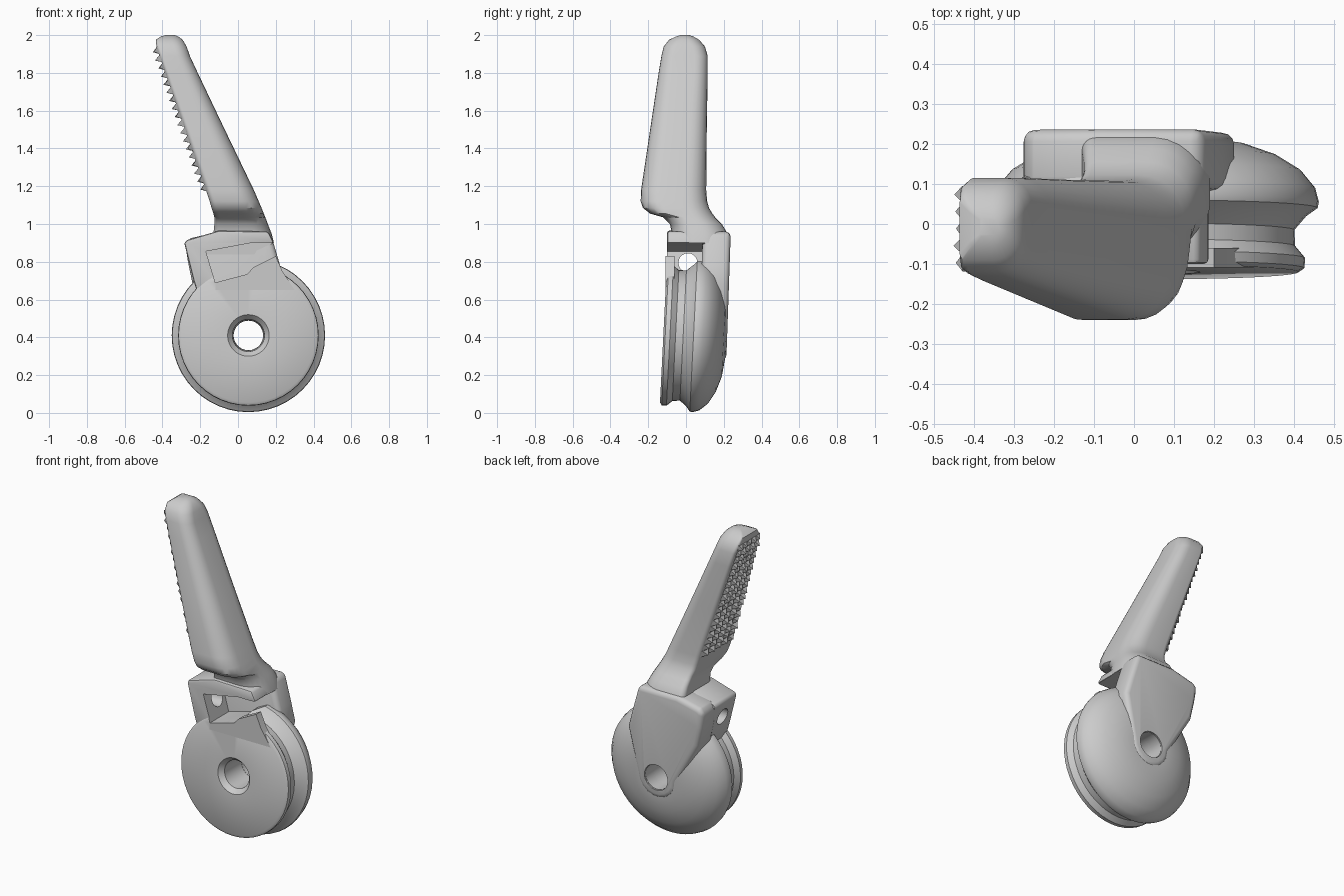
import bpy, bmesh, math, random
from mathutils import Matrix, Vector

if "Cube" in bpy.data.objects:
    bpy.data.objects.remove(bpy.data.objects["Cube"])

random.seed(3)
CX, CZ = 0.055, 0.41      # hub axis


def finish(name, bm, shear=0.0):
    for v in bm.verts:
        v.co.y += shear * (v.co.z - CZ)
    bmesh.ops.recalc_face_normals(bm, faces=bm.faces)
    me = bpy.data.meshes.new(name)
    bm.to_mesh(me)
    bm.free()
    ob = bpy.data.objects.new(name, me)
    bpy.context.collection.objects.link(ob)
    return ob


def loft(name, rings, closed=False, shear=0.0):
    """Skin a list of point rings; close into a torus or cap the ends."""
    bm = bmesh.new()
    vs = [[bm.verts.new(p) for p in r] for r in rings]
    n, m = len(vs), len(vs[0])
    for i in range(n if closed else n - 1):
        a, b = vs[i], vs[(i + 1) % n]
        for j in range(m):
            k = (j + 1) % m
            bm.faces.new((a[j], a[k], b[k], b[j]))
    if not closed:
        bm.faces.new(vs[0])
        bm.faces.new(vs[-1])
    return finish(name, bm, shear)


def prism(name, pts, y0, y1, shear=0.0):
    return loft(name, [[(x, y, z) for x, z in pts] for y in (y0, y1)], shear=shear)


def circle(r, y, n=32):
    return [(CX + r * math.cos(2 * math.pi * i / n), y,
             CZ + r * math.sin(2 * math.pi * i / n)) for i in range(n)]


def modify(ob, kind, **kw):
    bpy.context.view_layer.objects.active = ob
    mod = ob.modifiers.new(kind.lower(), kind)
    for k, v in kw.items():
        setattr(mod, k, v)
    bpy.ops.object.modifier_apply(modifier=mod.name)


def cut(ob, *cutters):
    for c in cutters:
        modify(ob, 'BOOLEAN', operation='DIFFERENCE', solver='EXACT', object=c)


# Grooved pulley disc with domed back and bored hub
profile = [(.078, .21), (.085, -.09), (.11, -.12), (.355, -.12), (.37, -.11), (.372, -.085),
           (.347, -.055), (.345, -.015), (.375, .02), (.403, .04), (.406, .055), (.397, .09),
           (.36, .135), (.30, .172), (.22, .2), (.13, .212)]
disc = loft("grooved_disc", [circle(r, y, 48) for r, y in profile], True, .05)

# Back bracket running from the hub up to the neck
arc = [(CX + .135 * math.cos(a), CZ + .135 * math.sin(a))
       for a in [math.radians(180 + 20 * i) for i in range(10)]]
bracket = prism("back_bracket", arc + [(.25, .68), (.22, .79), (.17, .96), (-.1, .96),
                (-.25, .925), (-.28, .9), (-.265, .8), (-.24, .68)], .07, .218, .035)
modify(bracket, 'BEVEL', width=.03, segments=3, limit_method='ANGLE', angle_limit=1.0)

# Cable window frame at the front left, and the lip of the front flange
frame = prism("cable_frame", [(-.285, .9), (-.27, .915), (-.1, .965), (.16, .96), (.19, .9),
              (.1, .86), (0, .7), (-.1, .6), (-.21, .62), (-.235, .7)], -.1, .12)
modify(frame, 'BEVEL', width=.012, segments=2, limit_method='ANGLE', angle_limit=1.0)
lip = prism("flange_lip", [(-.12, .6), (-.12, .69), (.05, .735), (.08, .77), (.2, .83),
            (.235, .75), (.3, .65)], -.108, -.06)

# Cutters: window with side slot, cable hole, hub bore
window = prism("window_cutter", [(-.17, .855), (.07, .9), (.35, .9), (.2, .83), (.08, .77),
               (.05, .735), (-.12, .69)], -.3, .085)
cable = loft("cable_cutter", [[(x, .01 + .05 * math.cos(math.tau * i / 20),
             .795 + .05 * math.sin(math.tau * i / 20)) for i in range(20)] for x in (-.4, 0)])
bore = loft("bore_cutter", [circle(.08, y) for y in (-.3, .5)])
cut(disc, window)
cut(frame, window, cable)
cut(bracket, bore)
for c in (window, cable, bore):
    bpy.data.objects.remove(c)


# Lever: rounded sections (z, x0, x1, y0, y1) from neck to tip
def section(z, x0, x1, y0, y1):
    w, d = x1 - x0, y1 - y0
    rs, rl = .12 * min(w, d), .42 * min(w, d)
    pts = []
    for cx, cy, r, a0 in ((x1 - rl, y1 - rl, rl, 0), (x0 + rs, y1 - rs, rs, 90),
                          (x0 + rs, y0 + rs, rs, 180), (x1 - rl, y0 + rl, rl, 270)):
        for i in range(7):
            a = math.radians(a0 + 15 * i)
            pts.append((cx + r * math.cos(a), cy + r * math.sin(a), z))
    return pts


lever = loft("lever_handle", [section(*s) for s in (
    (.90, -.13, .19, -.075, .23), (.95, -.13, .178, -.075, .22), (1.0, -.125, .158, -.085, .19),
    (1.035, -.125, .145, -.12, .155), (1.055, -.13, .137, -.19, .14),
    (1.085, -.14, .125, -.228, .122), (1.12, -.15, .11, -.24, .112),
    (1.18, -.17, .084, -.238, .107), (1.5, -.281, -.07, -.19, .11),
    (1.8, -.385, -.213, -.145, .115), (1.89, -.416, -.255, -.13, .115),
    (1.94, -.432, -.272, -.118, .1), (1.975, -.435, -.293, -.09, .07),
    (1.992, -.41, -.315, -.055, .04), (2.0, -.385, -.335, -.03, .015))])

# Grip: grid of small pyramids on the inner lever face
bm = bmesh.new()
low, high = Vector((-.166, 0, 1.17)), Vector((-.432, 0, 1.94))
along = (high - low).normalized()
out = Vector((-along.z, 0, along.x))
rows, cols = 18, 5
for i in range(rows):
    t = (i + .5) / rows
    y0, y1 = -.225 + .11 * t, .095
    step = (y1 - y0) / cols
    for j in range(cols):
        h = random.uniform(.024, .036)
        pos = low.lerp(high, t) + Vector((0, y0 + (j + .5) * step, 0)) + out * (h / 2 - .004)
        cols3 = (along * .044, Vector((0, step, 0)), out * h, pos)
        mat = Matrix([[c[k] for c in cols3] for k in range(3)] + [[0, 0, 0, 1]])
        bmesh.ops.create_cone(bm, cap_ends=True, segments=4, radius1=.707, radius2=0, depth=1,
                              matrix=mat @ Matrix.Rotation(math.pi / 4, 4, 'Z'))
finish("grip_teeth", bm)

# Smooth shading with crisp edges on the moulded parts
bpy.ops.object.select_all(action='DESELECT')
for ob in (disc, bracket, frame, lip, lever):
    ob.select_set(True)
bpy.context.view_layer.objects.active = lever
bpy.ops.object.shade_smooth_by_angle(angle=math.radians(35))
